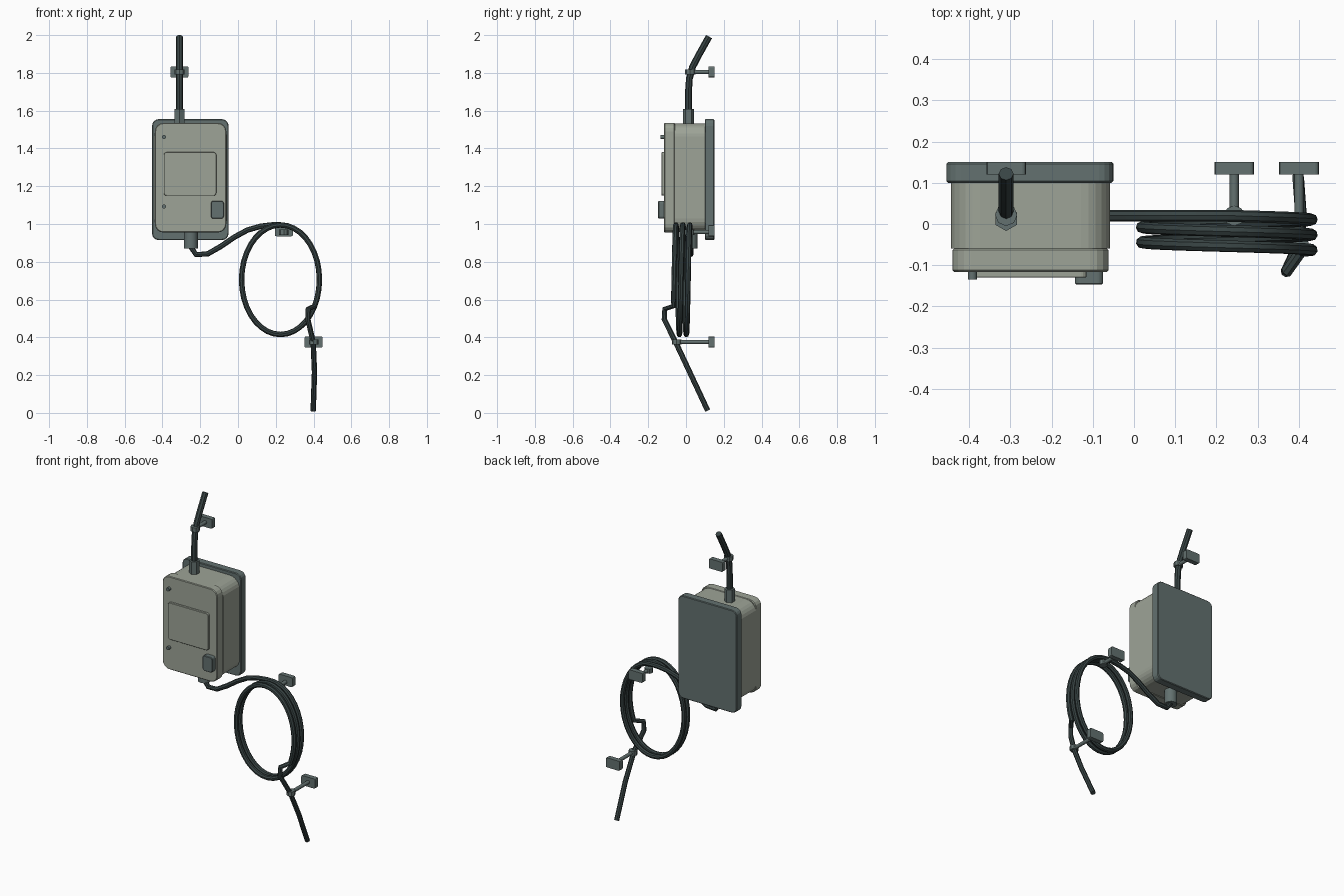
import bpy, bmesh, math
from mathutils import Vector

cube = bpy.data.objects.get("Cube")
if cube:
    bpy.data.objects.remove(cube, do_unlink=True)


def material(name, rgb):
    m = bpy.data.materials.new(name)
    m.use_nodes = True
    m.diffuse_color = (*rgb, 1)
    bsdf = m.node_tree.nodes["Principled BSDF"]
    bsdf.inputs["Base Color"].default_value = (*rgb, 1)
    bsdf.inputs["Roughness"].default_value = 0.7
    return m


CASE = material("pale grey green", (0.34, 0.37, 0.31))
METAL = material("slate grey", (0.125, 0.165, 0.16))
CABLE = material("dark rubber", (0.04, 0.058, 0.058))


def finish(bm, name, mat):
    bmesh.ops.recalc_face_normals(bm, faces=bm.faces)
    mesh = bpy.data.meshes.new(name)
    bm.to_mesh(mesh)
    bm.free()
    mesh.materials.append(mat)
    ob = bpy.data.objects.new(name, mesh)
    bpy.context.collection.objects.link(ob)
    return ob


def smooth(ob):
    bpy.ops.object.select_all(action='DESELECT')
    ob.select_set(True)
    bpy.context.view_layer.objects.active = ob
    bpy.ops.object.shade_smooth_by_angle(angle=math.radians(35))


def slab(name, x, y, z, radius, mat, edge=0.0, steps=4):
    """Rounded rectangle in the x-z plane, extruded through the y range."""
    bm = bmesh.new()
    ring = []
    corners = [(x[1], z[1]), (x[0], z[1]), (x[0], z[0]), (x[1], z[0])]
    for i, (cx, cz) in enumerate(corners):
        sx = -1 if cx == x[1] else 1
        sz = -1 if cz == z[1] else 1
        for k in range(steps + 1):
            a = math.pi / 2 * (i + k / steps)
            ring.append(bm.verts.new((cx + sx * radius + radius * math.cos(a), y[0],
                                      cz + sz * radius + radius * math.sin(a))))
    front = bm.faces.new(ring)
    out = bmesh.ops.extrude_face_region(bm, geom=[front], use_keep_orig=True)
    moved = [v for v in out["geom"] if isinstance(v, bmesh.types.BMVert)]
    bmesh.ops.translate(bm, verts=moved, vec=(0, y[1] - y[0], 0))
    ob = finish(bm, name, mat)
    if edge:
        bev = ob.modifiers.new("edge", 'BEVEL')
        bev.width = edge
        bev.segments = 1
        bev.limit_method = 'ANGLE'
        bev.angle_limit = math.radians(60)
    return ob


def rod(name, start, end, radius, mat, sides=12):
    a, b = Vector(start), Vector(end)
    bm = bmesh.new()
    bmesh.ops.create_cone(bm, cap_ends=True, segments=sides, radius1=radius,
                          radius2=radius, depth=(b - a).length)
    ob = finish(bm, name, mat)
    ob.location = (a + b) / 2
    ob.rotation_mode = 'QUATERNION'
    ob.rotation_quaternion = (b - a).to_track_quat('Z', 'Y')
    if sides > 6:
        smooth(ob)
    return ob


def cable(name, points, radius):
    curve = bpy.data.curves.new(name, 'CURVE')
    curve.dimensions = '3D'
    curve.bevel_depth = radius
    curve.bevel_resolution = 2
    curve.use_fill_caps = True
    spline = curve.splines.new('POLY')
    spline.points.add(len(points) - 1)
    for p, co in zip(spline.points, points):
        p.co = (*co, 1)
    curve.materials.append(CABLE)
    ob = bpy.data.objects.new(name, curve)
    bpy.context.collection.objects.link(ob)
    bpy.ops.object.select_all(action='DESELECT')
    ob.select_set(True)
    bpy.context.view_layer.objects.active = ob
    bpy.ops.object.convert(target='MESH')
    smooth(bpy.context.view_layer.objects.active)


def clip(name, x, y, z, collar=0.025):
    """Wall pad, standoff rod and collar gripping the cable."""
    slab(name + "_pad", (x - 0.048, x + 0.048), (0.12, 0.15),
         (z - 0.03, z + 0.03), 0.008, METAL, steps=2)
    rod(name + "_standoff", (x, y, z), (x, 0.125, z), 0.011, METAL)
    rod(name + "_collar", (x, y, z - 0.014), (x, y, z + 0.014), collar, METAL, 8)


# Enclosure
slab("back_plate", (-0.455, -0.05), (0.10, 0.15), (0.915, 1.555), 0.035, METAL, 0.004)
slab("case_body", (-0.444, -0.058), (-0.06, 0.101), (0.958, 1.532), 0.07, CASE, steps=6)
slab("case_lid", (-0.44, -0.062), (-0.116, -0.059), (0.955, 1.535), 0.045, CASE, 0.004)
slab("door_panel", (-0.393, -0.115), (-0.13, -0.11), (1.15, 1.38), 0.014, CASE, 0.002)
slab("switch", (-0.143, -0.075), (-0.147, -0.11), (1.028, 1.123), 0.014, METAL, 0.003)
for n, z in (("upper", 1.46), ("lower", 1.093)):
    rod(n + "_screw", (-0.392, -0.134, z), (-0.392, -0.11, z), 0.011, METAL)

# Cable glands
rod("top_gland", (-0.31, 0.013, 1.525), (-0.31, 0.013, 1.61), 0.03, METAL, 6)
rod("bottom_gland", (-0.25, 0.025, 0.87), (-0.25, 0.025, 0.965), 0.037, METAL)

# Supply cable
cable("supply_cable", [(-0.31, 0.013, 1.59), (-0.31, 0.013, 1.70), (-0.31, 0.018, 1.77),
                       (-0.31, 0.034, 1.83), (-0.31, 0.065, 1.89), (-0.31, 0.122, 1.992)], 0.018)

# Coiled outlet cable: lead-in, loops, then the hanging tail
path = [(-0.25, 0.025, 0.88), (-0.222, 0.025, 0.838), (-0.16, 0.022, 0.842),
        (-0.09, 0.02, 0.882), (-0.02, 0.02, 0.93), (0.05, 0.02, 0.968),
        (0.12, 0.02, 0.988), (0.18, 0.02, 0.995)]
TURNS, STEPS = 2.33, 84
for i in range(STEPS + 1):
    t = i / STEPS
    a = 2 * math.pi * TURNS * t
    path.append((0.225 + 0.206 * math.sin(a), 0.02 - 0.086 * t, 0.705 + 0.29 * math.cos(a)))
path += [(0.372, -0.113, 0.55), (0.37, -0.115, 0.495), (0.398, -0.055, 0.375),
         (0.405, 0.02, 0.215), (0.398, 0.115, 0.012)]
cable("coiled_cable", path, 0.0145)

# Wall clips
clip("upper_clip", -0.31, 0.022, 1.805, 0.027)
clip("lower_clip", 0.40, -0.05, 0.375)
slab("coil_clip_pad", (0.195, 0.291), (0.12, 0.15), (0.935, 0.995), 0.008, METAL, steps=2)
rod("coil_clip_standoff", (0.243, 0.0, 0.957), (0.243, 0.125, 0.957), 0.011, METAL)
rod("coil_clip_collar", (0.243, 0.02, 0.943), (0.243, 0.02, 0.971), 0.025, METAL, 8)
